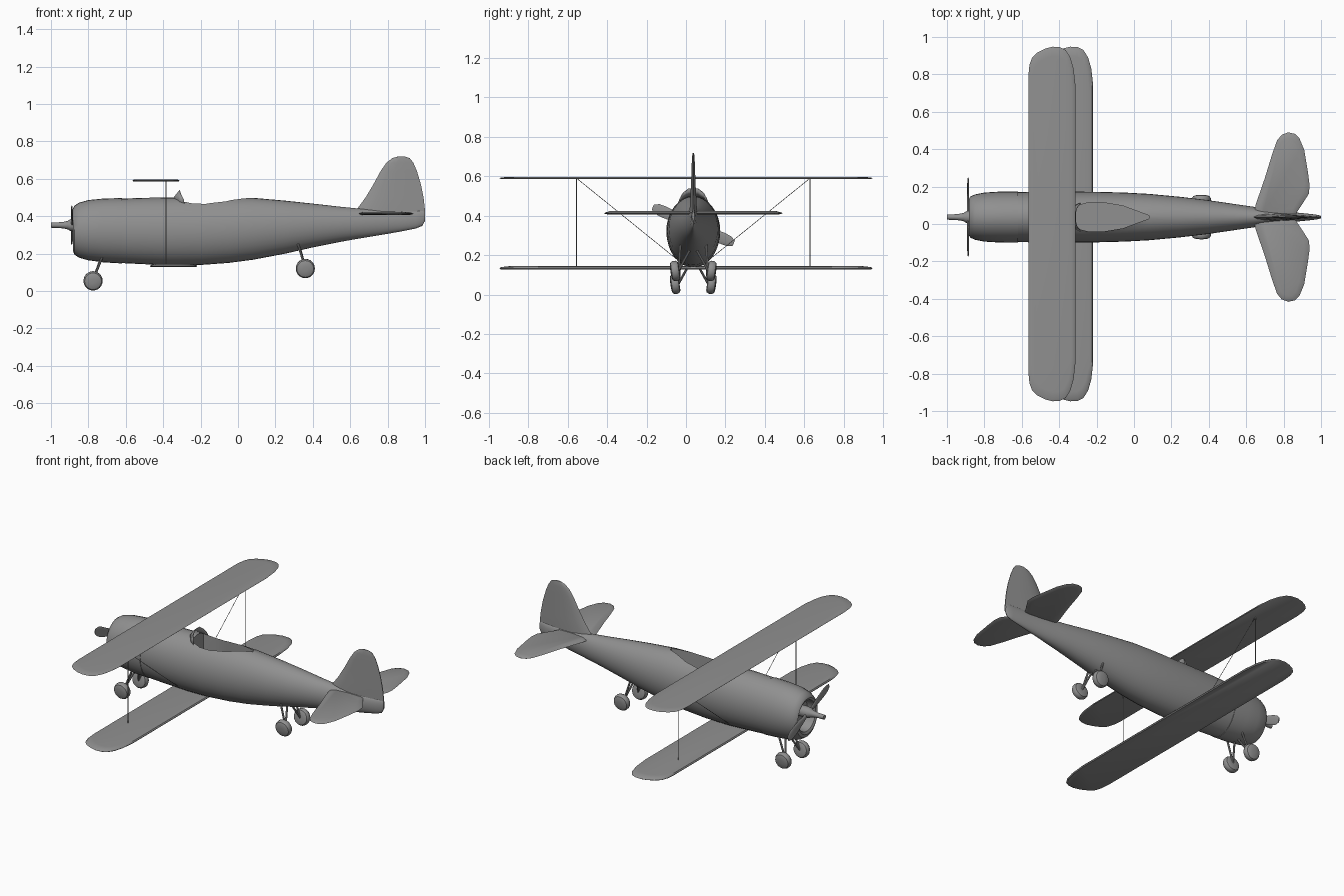
import bpy, bmesh, math
from mathutils import Vector

if "Cube" in bpy.data.objects:
    bpy.data.objects.remove(bpy.data.objects["Cube"])

YC = 0.037  # fuselage centre line
GREY = bpy.data.materials.new("dark_grey")
GREY.diffuse_color = (.28, .28, .28, 1)
GREY.use_nodes = True
GREY.node_tree.nodes["Principled BSDF"].inputs["Base Color"].default_value = GREY.diffuse_color


def finish(obj, angle=35):
    if not obj.data.materials:
        obj.data.materials.append(GREY)
    bpy.ops.object.select_all(action='DESELECT')
    obj.select_set(True)
    bpy.context.view_layer.objects.active = obj
    bpy.ops.object.shade_smooth_by_angle(angle=math.radians(angle))
    return obj


def loft(name, rings, smooth=True):
    """Skin equal-length rings of points and cap both ends."""
    bm = bmesh.new()
    vr = [[bm.verts.new(p) for p in r] for r in rings]
    n = len(vr[0])
    for a, b in zip(vr, vr[1:]):
        for i in range(n):
            j = (i + 1) % n
            bm.faces.new((a[i], a[j], b[j], b[i]))
    bm.faces.new(vr[0])
    bm.faces.new(vr[-1])
    bmesh.ops.recalc_face_normals(bm, faces=bm.faces)
    me = bpy.data.meshes.new(name)
    bm.to_mesh(me)
    bm.free()
    me.materials.append(GREY)
    obj = bpy.data.objects.new(name, me)
    bpy.context.collection.objects.link(obj)
    return finish(obj) if smooth else obj


def oval(x, z0, z1, w, n=32):
    """Upright oval section across the fuselage."""
    zc, h = (z0 + z1) / 2, (z1 - z0) / 2
    return [(x, YC + w * math.cos(t), zc + h * math.sin(t))
            for t in (2 * math.pi * i / n for i in range(n))]


def rod(name, a, b, r, sides=10):
    a, b = Vector(a), Vector(b)
    q = (b - a).to_track_quat('Z', 'Y')
    rings = [[p + q @ Vector((r * math.cos(2 * math.pi * i / sides),
                              r * math.sin(2 * math.pi * i / sides), 0)) for i in range(sides)]
             for p in (a, b)]
    return loft(name, rings)


def plate(name, outline, levels):
    """Thin rounded surface: outline drawn inward at each (z, inset)."""
    n = len(outline)
    cx, cy = sum(p[0] for p in outline) / n, sum(p[1] for p in outline) / n
    rings = []
    for z, inset in levels:
        ring = []
        for x, y in outline:
            d = Vector((cx - x, (cy - y) * 0.35))
            d = d.normalized() * min(inset, d.length)
            ring.append((x + d.x, y + d.y, z))
        rings.append(ring)
    return loft(name, rings)


# fuselage: x, bottom, top, half width
body_sections = [(-0.64, .150, .493, .133), (-0.5, .143, .498, .136), (-0.35, .137, .500, .136),
                 (-0.2, .139, .500, .135), (-0.05, .150, .500, .131), (0.08, .167, .498, .124),
                 (0.25, .199, .483, .108), (0.4, .233, .467, .090), (0.55, .263, .450, .068),
                 (0.64, .279, .441, .055), (0.75, .297, .436, .038), (0.86, .316, .432, .025),
                 (0.95, .334, .430, .016), (0.985, .348, .430, .011), (1.0, .375, .425, .006)]
body = loft("fuselage", [oval(*s) for s in body_sections], smooth=False)

# cockpit opening cut straight down
pit = [(-.31, .060), (-.24, .078), (-.17, .078), (-.06, .060), (.08, .008)]
outline = [(x, YC + w) for x, w in pit] + [(x, YC - w) for x, w in reversed(pit)]
cutter = loft("cockpit_cutter", [[(x, y, z) for x, y in outline] for z in (.36, .7)], smooth=False)
cutter.hide_render = True
mod = body.modifiers.new("cockpit", 'BOOLEAN')
mod.object, mod.operation, mod.solver = cutter, 'DIFFERENCE', 'EXACT'
bpy.context.view_layer.objects.active = body
bpy.ops.object.modifier_apply(modifier=mod.name)
bpy.data.objects.remove(cutter)
finish(body)

# engine cowl with open front
loft("engine_cowl", [oval(*s) for s in [
    (-.62, .147, .497, .137), (-.72, .153, .494, .136), (-.80, .164, .486, .131), (-.85, .178, .472, .121),
    (-.875, .195, .455, .110), (-.882, .215, .440, .098), (-.875, .230, .425, .088), (-.82, .235, .42, .085)]])

# propeller shaft and blades
HUB = .352
loft("propeller_hub", [oval(x, HUB - r, HUB + r, r, 16) for x, r in
                       [(-1.0, .014), (-.96, .015), (-.93, .018), (-.91, .023), (-.895, .032),
                        (-.875, .034), (-.81, .034)]])
ang = math.atan2(-.09, .20)
ca, sa = math.cos(ang), math.sin(ang)
for side, label in ((1, "low"), (-1, "high")):
    rings = []
    for d, w, t in [(.0, .012, .007), (.05, .016, .006), (.10, .025, .005), (.16, .030, .004),
                    (.20, .027, .004), (.225, .014, .003)]:
        ring = []
        for i in range(12):
            a = 2 * math.pi * i / 12
            u, v = side * d, w * math.cos(a)
            ring.append((-.887 + t * math.sin(a) + side * v * .1,
                         YC + u * ca - v * sa, HUB + u * sa + v * ca))
        rings.append(ring)
    loft("propeller_blade_" + label, rings)

# wings: one outline, shifted for the lower wing
tip = [(0, .79), (.006, .85), (.02, .89), (.05, .918), (.09, .938), (.13, .948), (.17, .945),
       (.20, .930), (.225, .89), (.242, .83), (.252, .74)]


def wing(name, x0, z, t):
    half = [(x0 + x, y) for x, y in tip]
    plate(name, half + [(x, -y) for x, y in reversed(half)],
          [(z, .010), (z + t * .35, 0), (z + t * .75, .012), (z + t, .05)])


wing("upper_wing", -.565, .586, .011)
wing("lower_wing", -.470, .127, .017)

# tailplane halves
stab = [(.645, .035), (.65, .065), (.70, .21), (.74, .34), (.765, .41), (.79, .44), (.825, .453), (.86, .445),
        (.885, .42), (.91, .36), (.93, .24), (.939, .17), (.935, .125), (.90, .07), (.87, .025), (.86, 0), (.66, 0)]
for s, label in ((1, "left"), (-1, "right")):
    plate("tailplane_" + label, [(x, YC + s * y) for x, y in stab],
          [(.405, .03), (.409, .008), (.413, 0), (.417, .008), (.423, .03)])

# tail fin: height, leading x, trailing x, half thickness
fin = []
for z, x0, x1, t in [(.385, .60, 1.0, .020), (.44, .638, .999, .018), (.50, .682, .992, .015),
                     (.57, .724, .978, .011), (.64, .762, .957, .009), (.685, .793, .938, .007),
                     (.71, .825, .918, .005), (.719, .855, .892, .003)]:
    half = [(f, t * w) for f, w in ((0, 0), (.06, .5), (.2, .9), (.4, 1), (.7, .6), (1, .15))]
    pts = half + [(f, -w) for f, w in reversed(half[1:])]
    fin.append([(x0 + (x1 - x0) * f, YC + w, z) for f, w in pts])
loft("tail_fin", fin)

# windshield
rows = [[(-.285, -.074, .465), (-.315, -.06, .475), (-.345, -.025, .492), (-.345, .025, .492),
         (-.315, .06, .475), (-.285, .074, .465)],
        [(-.290, -.064, .490), (-.303, -.05, .515), (-.311, -.022, .537), (-.311, .022, .537),
         (-.303, .05, .515), (-.290, .064, .490)]]
me = bpy.data.meshes.new("windshield")
me.from_pydata([(x, YC + y, z) for r in rows for x, y, z in r], [],
               [(i, i + 1, i + 7, i + 6) for i in range(5)])
glass = bpy.data.objects.new("windshield", me)
bpy.context.collection.objects.link(glass)
finish(glass)
glass.modifiers.new("thickness", 'SOLIDIFY').thickness = .004

# wing struts and bracing
for s, label in ((1, "left"), (-1, "right")):
    top = (-.385, YC + s * .592, .59)
    rod("wing_strut_" + label, top, (-.385, top[1], .135), .002, sides=8)
    rod("wing_brace_" + label, top, (-.385, YC + s * .06, .16), .0015, sides=8)

# landing gear: tilted wheels on V struts
for place, x, z, dx, up in (("front", -.775, .054, .058, .15), ("rear", .36, .120, -.045, .15)):
    for s, label in ((1, "left"), (-1, "right")):
        tag = place + "_" + label
        hub = Vector((x, YC + s * .092, z))
        axis = Vector((0, s, -.14)).normalized()
        up_v = axis.cross(Vector((1, 0, 0)))
        rings = []
        for d, r in [(-.022, .012), (-.022, .036), (-.018, .045), (-.008, .051), (.008, .051),
                     (.018, .045), (.022, .036), (.024, .012)]:
            rings.append([hub + axis * d + r * (Vector((1, 0, 0)) * math.cos(2 * math.pi * i / 24)
                                                + up_v * math.sin(2 * math.pi * i / 24)) for i in range(24)])
        loft("wheel_" + tag, rings)
        inner = hub - axis * .018
        rod("outer_leg_" + tag, inner, (x + dx, YC + s * .064, z + up), .006)
        rod("inner_leg_" + tag, inner, (x + dx * .75, YC + s * .005, z + up * .85), .006)
